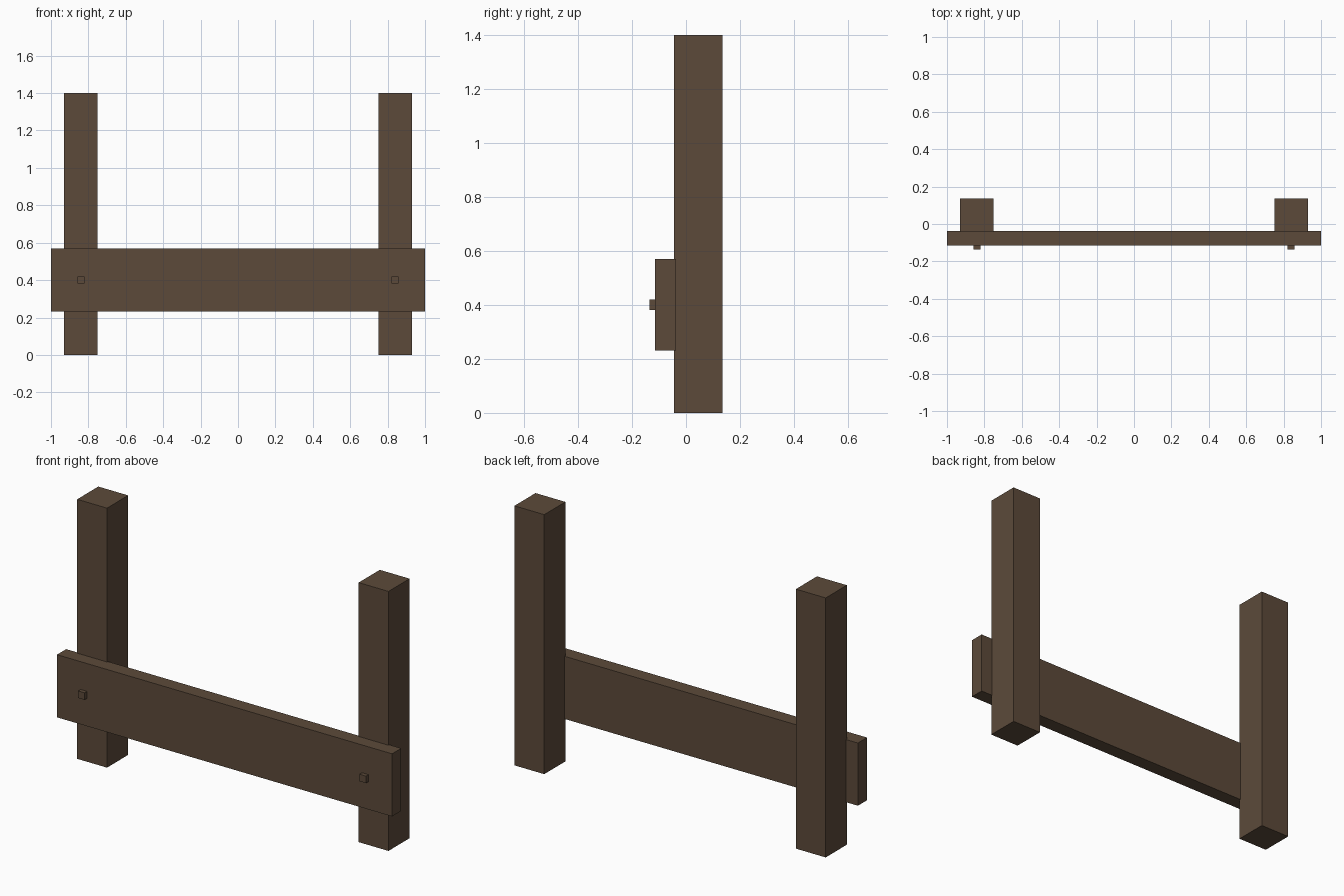
import bpy
import bmesh
from mathutils import Vector

if "Cube" in bpy.data.objects:
    bpy.data.objects.remove(bpy.data.objects["Cube"])

wood = bpy.data.materials.new("dark brown wood")
wood.diffuse_color = (0.107, 0.0685, 0.0423, 1)
wood.use_nodes = True
wood.node_tree.nodes["Principled BSDF"].inputs["Base Color"].default_value = wood.diffuse_color


def box(name, lo, hi):
    """Axis-aligned box between two corners."""
    lo, hi = Vector(lo), Vector(hi)
    bm = bmesh.new()
    bmesh.ops.create_cube(bm, size=1)
    bmesh.ops.scale(bm, vec=hi - lo, verts=bm.verts)
    mesh = bpy.data.meshes.new(name)
    bm.to_mesh(mesh)
    bm.free()
    mesh.materials.append(wood)
    obj = bpy.data.objects.new(name, mesh)
    obj.location = (lo + hi) / 2
    bpy.context.collection.objects.link(obj)
    return obj


# Rail board across the front, let slightly into the posts
box("rail_board", (-1, -0.115, 0.232), (1, -0.037, 0.57))

# Square post and bolt head at each end
for side, x in (("left", -0.84), ("right", 0.84)):
    box(side + "_post", (x - 0.089, -0.044, 0), (x + 0.089, 0.136, 1.4))
    box(side + "_bolt_head", (x - 0.019, -0.136, 0.382), (x + 0.019, -0.105, 0.42))
